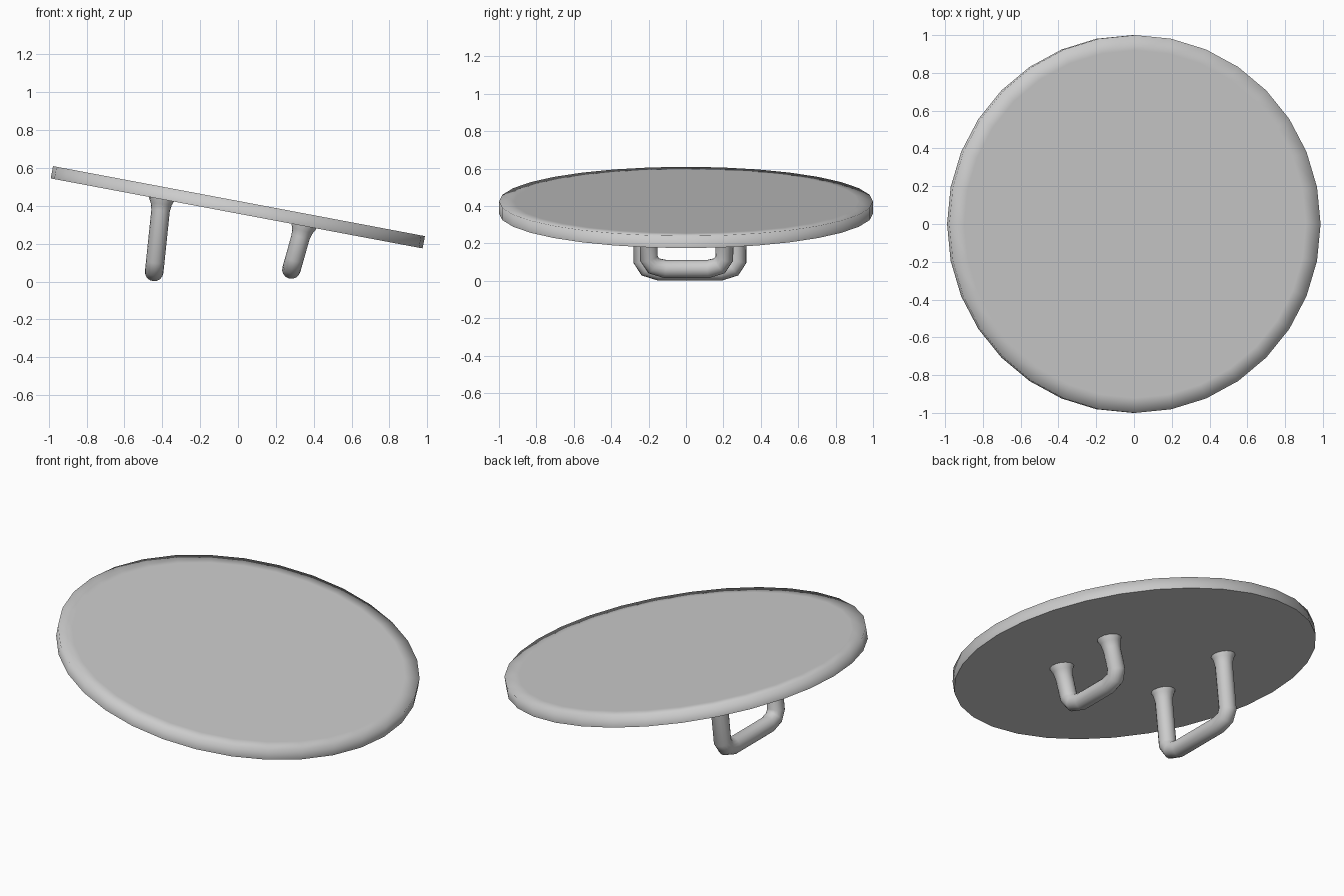
import bpy, bmesh, math
from mathutils import Vector, Matrix

if "Cube" in bpy.data.objects:
    bpy.data.objects.remove(bpy.data.objects["Cube"])

TILT = math.radians(10.66)
THICK = 0.066


def finish(bm, name):
    bmesh.ops.recalc_face_normals(bm, faces=bm.faces)
    for f in bm.faces:
        f.smooth = True
    mesh = bpy.data.meshes.new(name)
    bm.to_mesh(mesh)
    bm.free()
    ob = bpy.data.objects.new(name, mesh)
    bpy.context.collection.objects.link(ob)
    return ob


def lofted(bm, rings):
    """Skin consecutive closed rings and cap both ends."""
    loops = [[bm.verts.new(p) for p in ring] for ring in rings]
    n = len(loops[0])
    for a, b in zip(loops, loops[1:]):
        for i in range(n):
            j = (i + 1) % n
            bm.faces.new((a[i], a[j], b[j], b[i]))
    return bm.faces.new(loops[0]), bm.faces.new(loops[-1])


def disc():
    # tilted 32-sided plate, soft-shaded top rim, crisp underside
    bm = bmesh.new()
    rings = [[Vector((r * math.cos(k * math.tau / 32), r * math.sin(k * math.tau / 32), z))
              for k in range(32)]
             for r, z in ((1, 0), (1, THICK), (0.92, THICK))]
    bottom, _ = lofted(bm, rings)
    for e in bottom.edges:
        e.smooth = False
    bm.transform(Matrix.Translation((-0.007, 0, 0.36)) @ Matrix.Rotation(TILT, 4, 'Y'))
    return finish(bm, "tilted_disc")


def bracket(name, foot, top, half_width, y_mid, r=0.049, sides=16):
    # U-shaped tube with chamfered corners and flared ends
    foot, top = Vector(foot), Vector(top)
    up = (top - foot).normalized()
    length = (top - foot).length
    across = Vector((0, 1, 0))
    normal = across.cross(up)
    h = half_width
    half = [(h, length + 0.012, 0.068), (h, length - 0.004, 0.066),
            (h, length - 0.025, 0.056), (h, length - 0.06, r),
            (h, 0.06, r), (h - 0.026, 0.018, r), (h - 0.09, 0.0, r)]
    path = [(-y, z, rad) for y, z, rad in half] + half[::-1]
    pts = [foot + across * (y + y_mid) + up * z for y, z, _ in path]
    rings = []
    for i, p in enumerate(pts):
        a = (p - pts[i - 1]).normalized() if i else Vector()
        b = (pts[i + 1] - p).normalized() if i < len(pts) - 1 else Vector()
        side = normal.cross((a + b).normalized())
        rad = path[i][2]
        rings.append([p + rad * (normal * math.cos(k * math.tau / sides)
                                 + side * math.sin(k * math.tau / sides))
                      for k in range(sides)])
    bm = bmesh.new()
    for cap in lofted(bm, rings):
        for e in cap.edges:
            e.smooth = False
    return finish(bm, name)


disc()
bracket("tall_bracket", (-0.443, 0, 0.05), (-0.403, 0, 0.435), 0.255, 0.021)
bracket("short_bracket", (0.282, 0, 0.063), (0.347, 0, 0.293), 0.202, 0.003)
